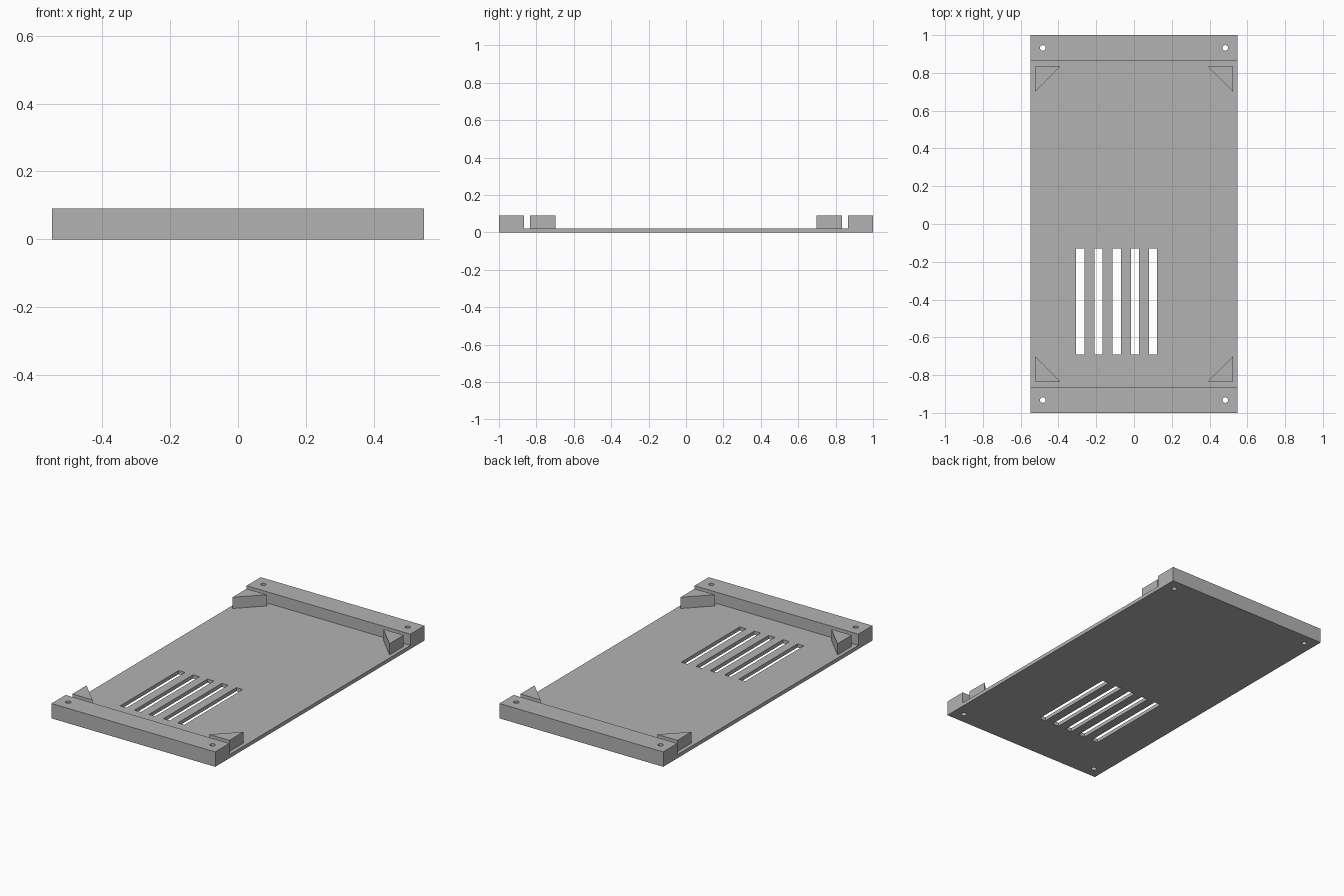
import bpy
import bmesh
from mathutils import Vector

if "Cube" in bpy.data.objects:
    bpy.data.objects.remove(bpy.data.objects["Cube"], do_unlink=True)

HALF_X, HALF_Y = 0.548, 1.0
PLATE_Z, TOP_Z = 0.022, 0.09
BAR_Y = 0.865

grey = bpy.data.materials.new("plain_grey")
grey.use_nodes = True
colour = (0.45, 0.45, 0.45, 1)
grey.diffuse_color = colour
grey.node_tree.nodes["Principled BSDF"].inputs["Base Color"].default_value = colour


def prism(name, outline, direction):
    """Extrude a closed outline along a direction into a solid."""
    bm = bmesh.new()
    face = bm.faces.new([bm.verts.new(p) for p in outline])
    extruded = bmesh.ops.extrude_face_region(bm, geom=[face], use_keep_orig=True)
    verts = [g for g in extruded["geom"] if isinstance(g, bmesh.types.BMVert)]
    bmesh.ops.translate(bm, verts=verts, vec=Vector(direction))
    bmesh.ops.recalc_face_normals(bm, faces=bm.faces)
    mesh = bpy.data.meshes.new(name)
    bm.to_mesh(mesh)
    bm.free()
    mesh.materials.append(grey)
    obj = bpy.data.objects.new(name, mesh)
    bpy.context.collection.objects.link(obj)
    return obj


def cut(target, cutter):
    """Subtract a cutter from the target, then discard it."""
    cutter.hide_render = True
    mod = target.modifiers.new("cut", "BOOLEAN")
    mod.operation = "DIFFERENCE"
    mod.solver = "EXACT"
    mod.object = cutter
    bpy.context.view_layer.objects.active = target
    bpy.ops.object.modifier_apply(modifier=mod.name)
    bpy.data.objects.remove(cutter, do_unlink=True)


# Thin plate with a raised bar at each end, as one extruded profile
profile = [(-HALF_Y, 0), (HALF_Y, 0), (HALF_Y, TOP_Z), (BAR_Y, TOP_Z),
           (BAR_Y, PLATE_Z), (-BAR_Y, PLATE_Z), (-BAR_Y, TOP_Z), (-HALF_Y, TOP_Z)]
panel = prism("panel_with_end_bars", [(-HALF_X, y, z) for y, z in profile],
              (2 * HALF_X, 0, 0))

# Row of ventilation slots
for i in range(5):
    x0 = -0.306 + i * 0.0965
    x1 = x0 + 0.043
    slot = [(x0, -0.69, -0.1), (x1, -0.69, -0.1), (x1, -0.13, -0.1), (x0, -0.13, -0.1)]
    cut(panel, prism("slot_cutter", slot, (0, 0, 0.3)))

for sx, side in ((1, "left"), (-1, "right")):
    for sy, end in ((1, "back"), (-1, "front")):
        # Screw hole through the end bar
        bpy.ops.mesh.primitive_cylinder_add(vertices=24, radius=0.015, depth=0.4,
                                            location=(sx * 0.483, sy * 0.932, 0))
        cut(panel, bpy.context.object)

        # Triangular corner block standing on the plate
        corner = [(0.525, 0.833), (0.39, 0.833), (0.525, 0.698)]
        prism(f"corner_block_{end}_{side}",
              [(sx * x, sy * y, PLATE_Z) for x, y in corner],
              (0, 0, TOP_Z - PLATE_Z))
